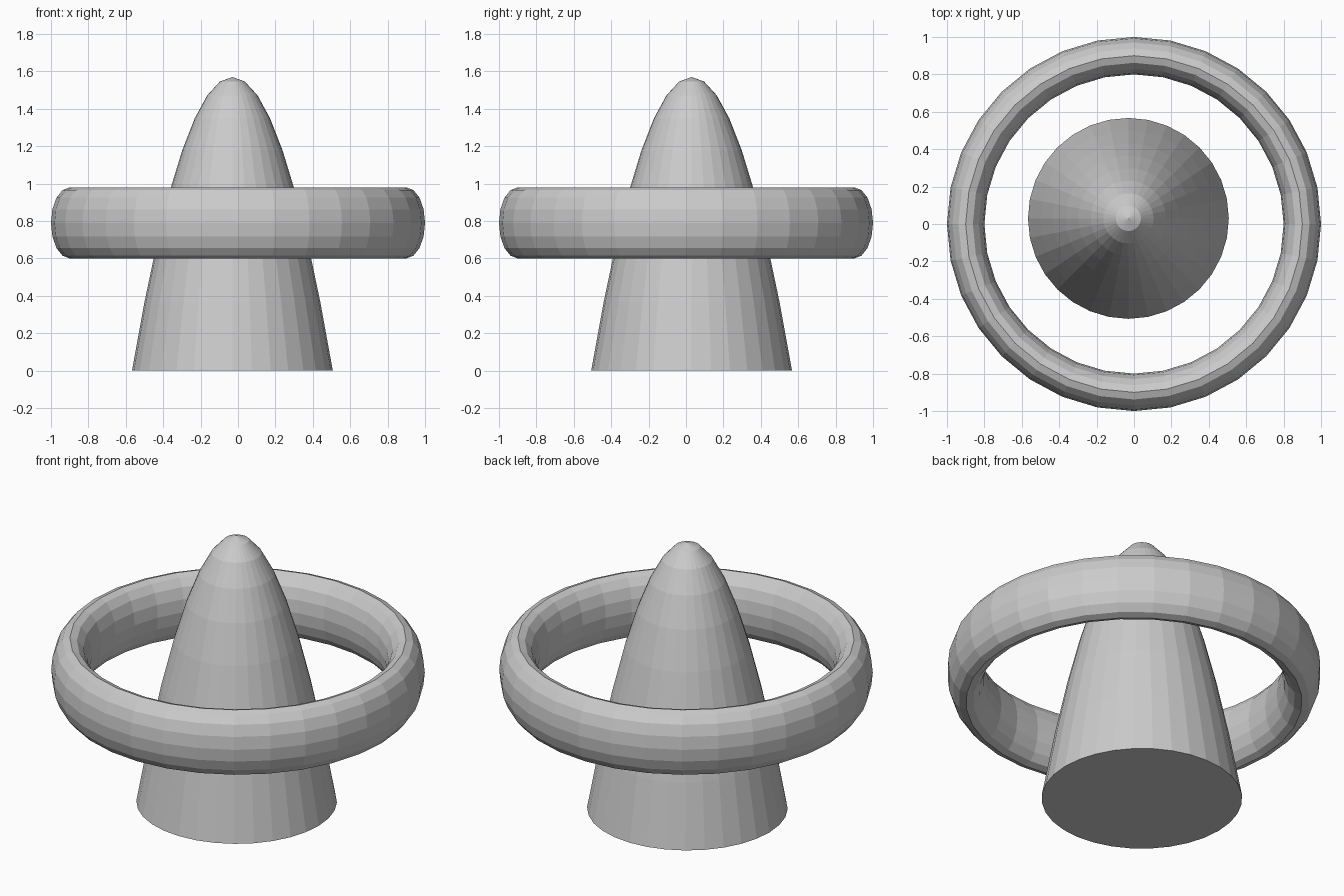
import bpy
import math

cube = bpy.data.objects.get("Cube")
if cube:
    bpy.data.objects.remove(cube, do_unlink=True)

SEGMENTS = 32

grey = bpy.data.materials.new("plain grey")
grey.use_nodes = True
colour = (0.6, 0.6, 0.6, 1)
grey.diffuse_color = colour
grey.node_tree.nodes["Principled BSDF"].inputs["Base Color"].default_value = colour


def lathe(name, profile, location, closed):
    """Spin a (radius, z) profile; closed joins its ends, otherwise it is capped."""
    verts, rows = [], []
    for radius, z in profile:
        count = SEGMENTS if radius > 1e-6 else 1
        rows.append([len(verts) + i % count for i in range(SEGMENTS)])
        for i in range(count):
            a = math.tau * i / SEGMENTS
            verts.append((radius * math.cos(a), radius * math.sin(a), z))
    faces = [] if closed else [rows[0][::-1]]
    pairs = list(zip(rows, rows[1:] + rows[:1]))
    for low, high in pairs if closed else pairs[:-1]:
        for i in range(SEGMENTS):
            j = (i + 1) % SEGMENTS
            face = (low[i], low[j], high[j], high[i])
            faces.append(tuple(dict.fromkeys(face)))
    mesh = bpy.data.meshes.new(name)
    mesh.from_pydata(verts, [], faces)
    mesh.materials.append(grey)
    obj = bpy.data.objects.new(name, mesh)
    obj.location = location
    bpy.context.collection.objects.link(obj)
    return obj


# Paraboloid body, rings evenly spaced in radius, flat base
RINGS, BASE, HEIGHT = 8, 0.537, 1.57
steps = [1 - k / RINGS for k in range(RINGS + 1)]
lathe("paraboloid_body", [(BASE * t, HEIGHT * (1 - t * t)) for t in steps],
      (-0.03, 0.03, 0), False)

# Floating ring with a tall elliptical section
SECTION = 16
angles = [math.tau * k / SECTION for k in range(SECTION)]
lathe("floating_ring", [(0.9 + 0.1 * math.cos(a), 0.19 * math.sin(a)) for a in angles],
      (0, 0, 0.79), True)
